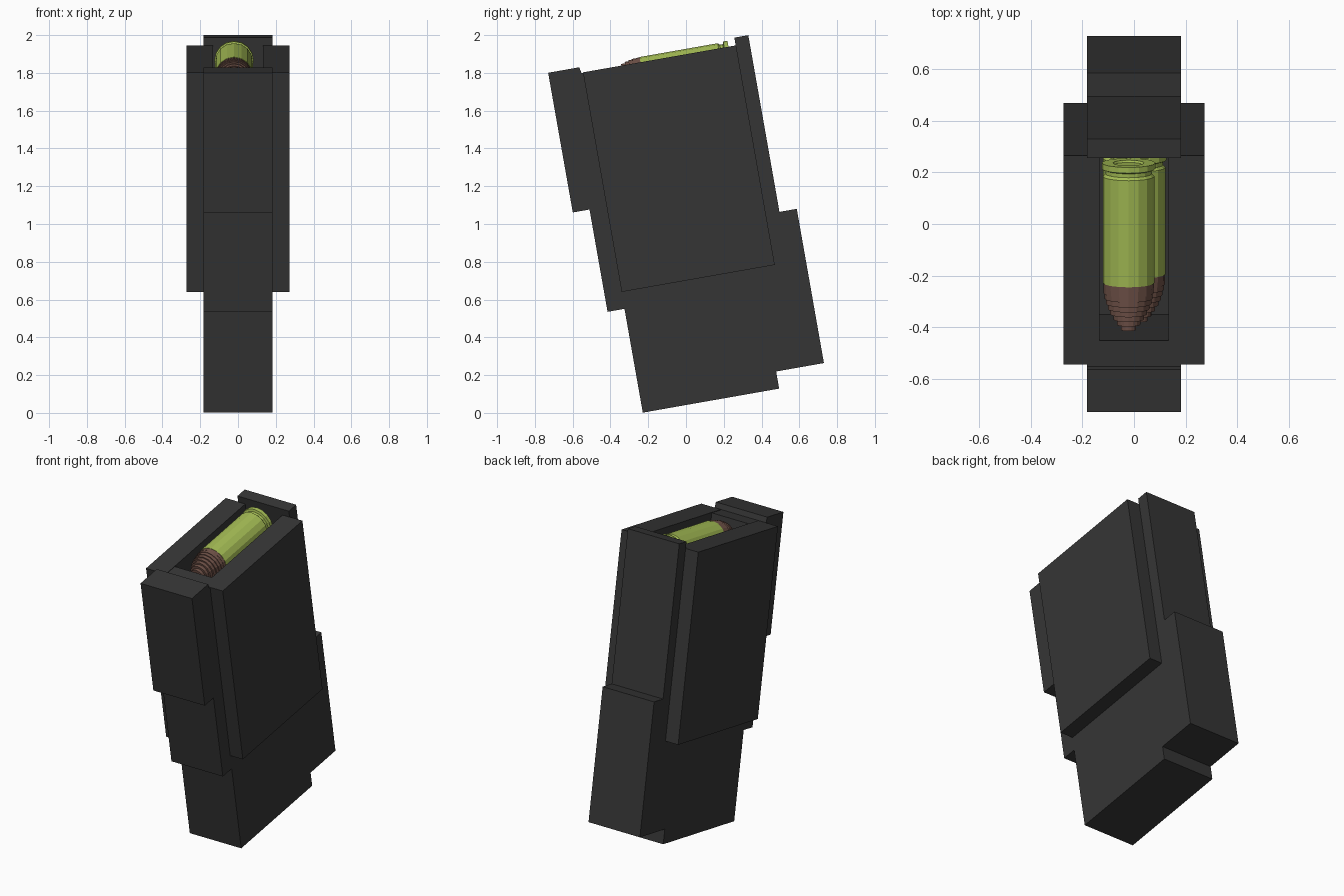
import bpy, bmesh, math

if "Cube" in bpy.data.objects:
    bpy.data.objects.remove(bpy.data.objects["Cube"])

TILT = math.radians(10)


def material(name, rgb):
    m = bpy.data.materials.new(name)
    m.diffuse_color = (*rgb, 1)
    m.use_nodes = True
    m.node_tree.nodes["Principled BSDF"].inputs["Base Color"].default_value = m.diffuse_color
    return m


DARK = material("dark_grey", (0.036, 0.036, 0.036))
LIME = material("lime_green", (0.376, 0.51, 0.09))
BROWN = material("dull_brown", (0.162, 0.085, 0.065))


def finish(name, bm, mat):
    bmesh.ops.recalc_face_normals(bm, faces=bm.faces)
    mesh = bpy.data.meshes.new(name)
    bm.to_mesh(mesh)
    bm.free()
    mesh.materials.append(mat)
    ob = bpy.data.objects.new(name, mesh)
    bpy.context.collection.objects.link(ob)
    ob.rotation_euler.x = TILT      # whole model leans back
    return ob


def extrude_x(name, outline, x0, x1, mat):
    """Side outline (depth, height) extruded across the width."""
    bm = bmesh.new()
    face = bm.faces.new([bm.verts.new((x0, u, w)) for u, w in outline])
    ext = bmesh.ops.extrude_face_region(bm, geom=[face])
    verts = [v for v in ext["geom"] if isinstance(v, bmesh.types.BMVert)]
    bmesh.ops.translate(bm, verts=verts, vec=(x1 - x0, 0, 0))
    return finish(name, bm, mat)


def lathe(name, profile, x, w, mat, sides=16):
    """Profile (radius, depth) turned around a front-to-back axis."""
    bm = bmesh.new()
    rings = []
    for r, u in profile:
        rings.append([bm.verts.new((x + r * math.cos(a), u, w + r * math.sin(a)))
                      for a in (2 * math.pi * i / sides for i in range(sides))])
    for a, b in zip(rings, rings[1:]):
        for i in range(sides):
            j = (i + 1) % sides
            bm.faces.new((a[i], a[j], b[j], b[i]))
    bm.faces.new(rings[0])
    bm.faces.new(rings[-1])
    return finish(name, bm, mat)


# Magazine body with stepped front and rear ribs and an open top
body = [(-.225, .041), (.508, .041), (.508, .133), (.765, .133), (.765, .962),
        (.672, .962), (.672, 1.912), (.597, 1.912), (.597, 1.29), (-.13, 1.29),
        (-.13, 1.867), (-.232, 1.867), (-.239, 1.90), (-.406, 1.90),
        (-.406, 1.149), (-.316, 1.149), (-.316, .599), (-.225, .599)]
extrude_x("magazine_body", body, -.183, .183, DARK)

# Thick side plates, also the walls of the opening
plate = [(-.224, .69), (.599, .69), (.599, 1.87), (-.224, 1.87)]
for side, x0, x1 in (("left", -.273, -.133), ("right", .133, .273)):
    extrude_x(side + "_side_plate", plate, x0, x1, DARK)

# Staggered cartridges: rimmed case and stepped tip
case = [(.055, .55), (.06, .558), (.104, .558), (.104, .535), (.09, .53),
        (.09, .515), (.1, .505), (.1, .085)]
STEPS = 9
tip = []
for i in range(STEPS):
    r = .098 * (1 - .7 * (i / (STEPS - 1)) ** 2)
    tip += [(r, .085 - .185 * i / STEPS), (r, .085 - .185 * (i + 1) / STEPS)]
for n in range(3):
    x = -.021 if n % 2 == 0 else .023
    w = 1.798 - .2 * n
    lathe(f"cartridge_case_{n + 1}", case, x, w, LIME)
    lathe(f"cartridge_tip_{n + 1}", tip, x, w, BROWN)
